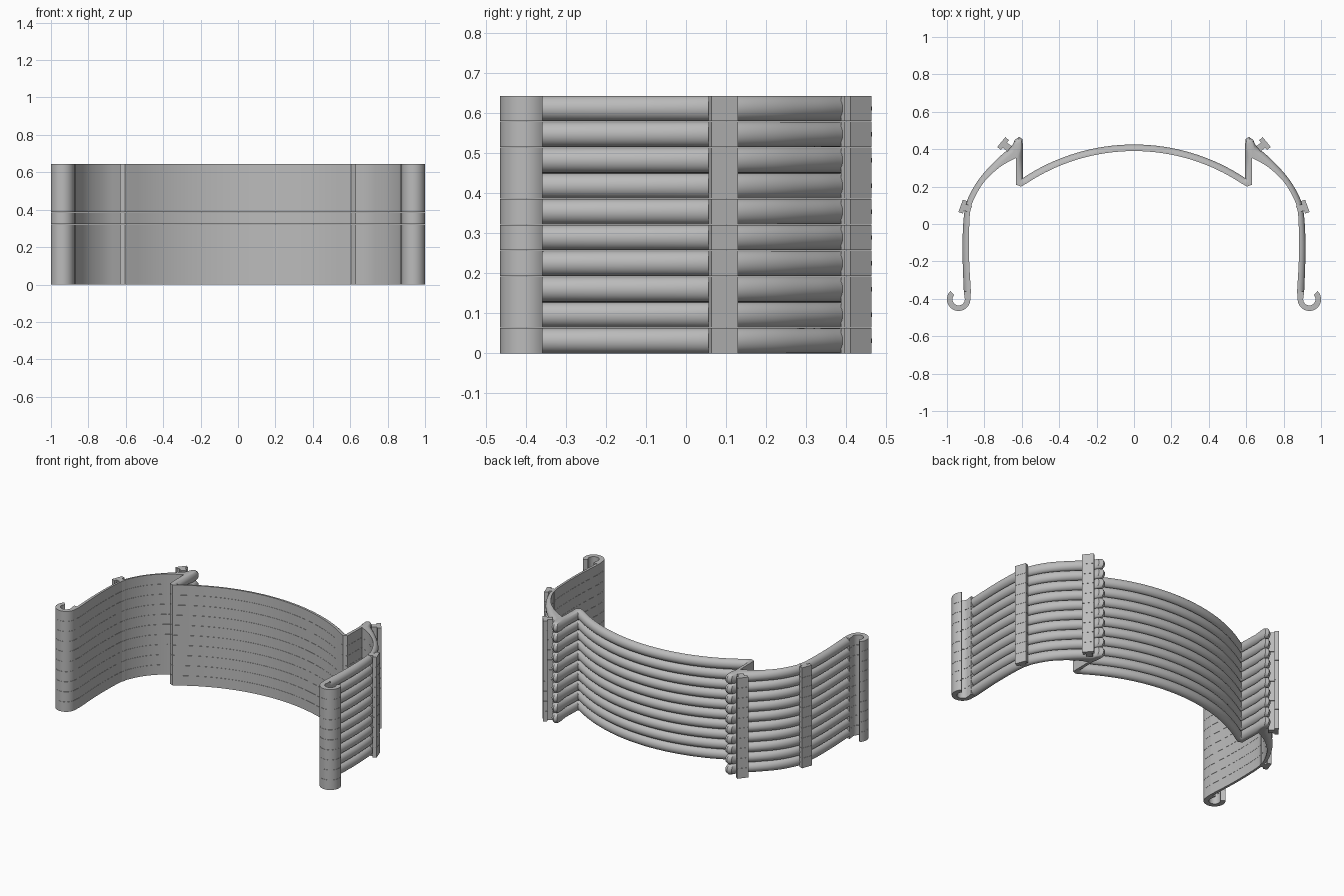
import bpy, bmesh
from math import sin, cos, pi, radians, asin
from mathutils import Vector as V

cube = bpy.data.objects.get("Cube")
if cube:
    bpy.data.objects.remove(cube, do_unlink=True)

LAYERS, PITCH, GAP = 10, 0.0645, 0.001
H = PITCH - GAP

grey = bpy.data.materials.new("plain grey")
grey.use_nodes = True
grey.diffuse_color = (0.5, 0.5, 0.5, 1)
grey.node_tree.nodes["Principled BSDF"].inputs["Base Color"].default_value = (0.5, 0.5, 0.5, 1)


def finish(name, bm):
    """Make one layer's half part an object, mirrored in x and stacked upward."""
    bmesh.ops.remove_doubles(bm, verts=bm.verts, dist=1e-5)
    bmesh.ops.recalc_face_normals(bm, faces=bm.faces)
    mesh = bpy.data.meshes.new(name)
    bm.to_mesh(mesh)
    bm.free()
    mesh.materials.append(grey)
    obj = bpy.data.objects.new(name, mesh)
    bpy.context.collection.objects.link(obj)
    bpy.ops.object.select_all(action='DESELECT')
    obj.select_set(True)
    bpy.context.view_layer.objects.active = obj
    bpy.ops.object.shade_smooth_by_angle(angle=radians(35))
    obj.modifiers.new("both_sides", 'MIRROR')
    stack = obj.modifiers.new("layers", 'ARRAY')
    stack.count = LAYERS
    stack.use_relative_offset = False
    stack.use_constant_offset = True
    stack.constant_offset_displace = (0, 0, PITCH)


def extrude(name, points):
    bm = bmesh.new()
    face = bm.faces.new([bm.verts.new((p[0], p[1], 0)) for p in points])
    top = bmesh.ops.extrude_face_region(bm, geom=[face])["geom"]
    bmesh.ops.translate(bm, vec=(0, 0, H), verts=[v for v in top if isinstance(v, bmesh.types.BMVert)])
    finish(name, bm)


def smooth_path(points, steps=4):
    """Catmull-Rom curve through the points."""
    pts = [V(p) for p in points]
    pts = [2 * pts[0] - pts[1]] + pts + [2 * pts[-1] - pts[-2]]
    out = []
    for a, b, c, d in zip(pts, pts[1:], pts[2:], pts[3:]):
        for i in range(steps):
            t = i / steps
            out.append(0.5 * (2 * b + (c - a) * t + (2 * a - 5 * b + 4 * c - d) * t * t
                              + (3 * b - a - 3 * c + d) * t ** 3))
    return out + [pts[-2]]


# Side wall: flat inside, curving back to the fin
inner = smooth_path([(.872, -.36), (.881, -.2), (.882, -.06), (.875, .07), (.85, .145),
                     (.797, .23), (.716, .305), (.632, .353)])
outer = smooth_path([(.91, -.36), (.916, -.2), (.916, -.06), (.906, .07), (.882, .15),
                     (.825, .245), (.74, .34), (.66, .41)])
stations = list(zip(inner, outer))

# Fin tip turning around the inner corner, then the fin running inward
corner = inner[-1]
for tip in [(.645, .43), (.638, .45), (.615, .465), (.597, .455), (.594, .42), (.594, .36)]:
    stations.append((corner, V(tip)))
stations.append((V((.63, .21)), V((.594, .246))))
stations.append((V((.604, .2)), V((.594, .246))))

# Back arc, up to the middle
R_IN, R_OUT, ARC_Y = 1.04, 1.075, -.65
end = asin(.594 / R_OUT)
for i in range(17):
    a = end * (1 - i / 16)
    d = V((sin(a), cos(a)))
    c = V((0, ARC_Y))
    stations.append((c + d * R_IN, c + d * R_OUT))

# Loft the D-shaped section through all stations
bm = bmesh.new()
rings = []
for p, q in stations:
    out = (q - p).normalized()
    depth = min((q - p).length * .85, .032)
    ring = [bm.verts.new((p.x, p.y, H)), bm.verts.new((p.x, p.y, 0))]
    for k in range(13):
        t = -pi / 2 + pi * k / 12
        w = q - out * depth * (1 - cos(t))
        ring.append(bm.verts.new((w.x, w.y, H / 2 * (1 + sin(t)))))
    rings.append(ring)
for r, s in zip(rings, rings[1:]):
    n = len(r)
    for i in range(n):
        j = (i + 1) % n
        bm.faces.new((r[i], r[j], s[j], s[i]))
bm.faces.new(rings[0])
bmesh.ops.dissolve_degenerate(bm, dist=1e-5, edges=bm.edges)
finish("ribbed_wall", bm)

# Curled hook at the front end of each side
centre = V((.9375, -.4025))
angles = [radians(180 + 225 * i / 24) for i in range(25)]
arc = [[centre + V((cos(a), sin(a))) * r for a in angles] for r in (.0625, .033)]
extrude("end_hook", [V((.91, -.36)), V((.872, -.36))] + arc[0] + arc[1][::-1])

# T-shaped rails on the outside of each side
for name, c, n, half in [("side_rail", V((.915, .093)), V((.94, .34)), .035),
                         ("rear_rail", V((.70, .43)), V((.77, .63)), .034)]:
    t = V((-n.y, n.x))
    shape = [(.0125, -half), (.0125, half), (-.0125, half), (-.0125, .018),
             (-.045, .018), (-.045, -.018), (-.0125, -.018), (-.0125, -half)]
    extrude(name, [c + n * u + t * v for u, v in shape])
